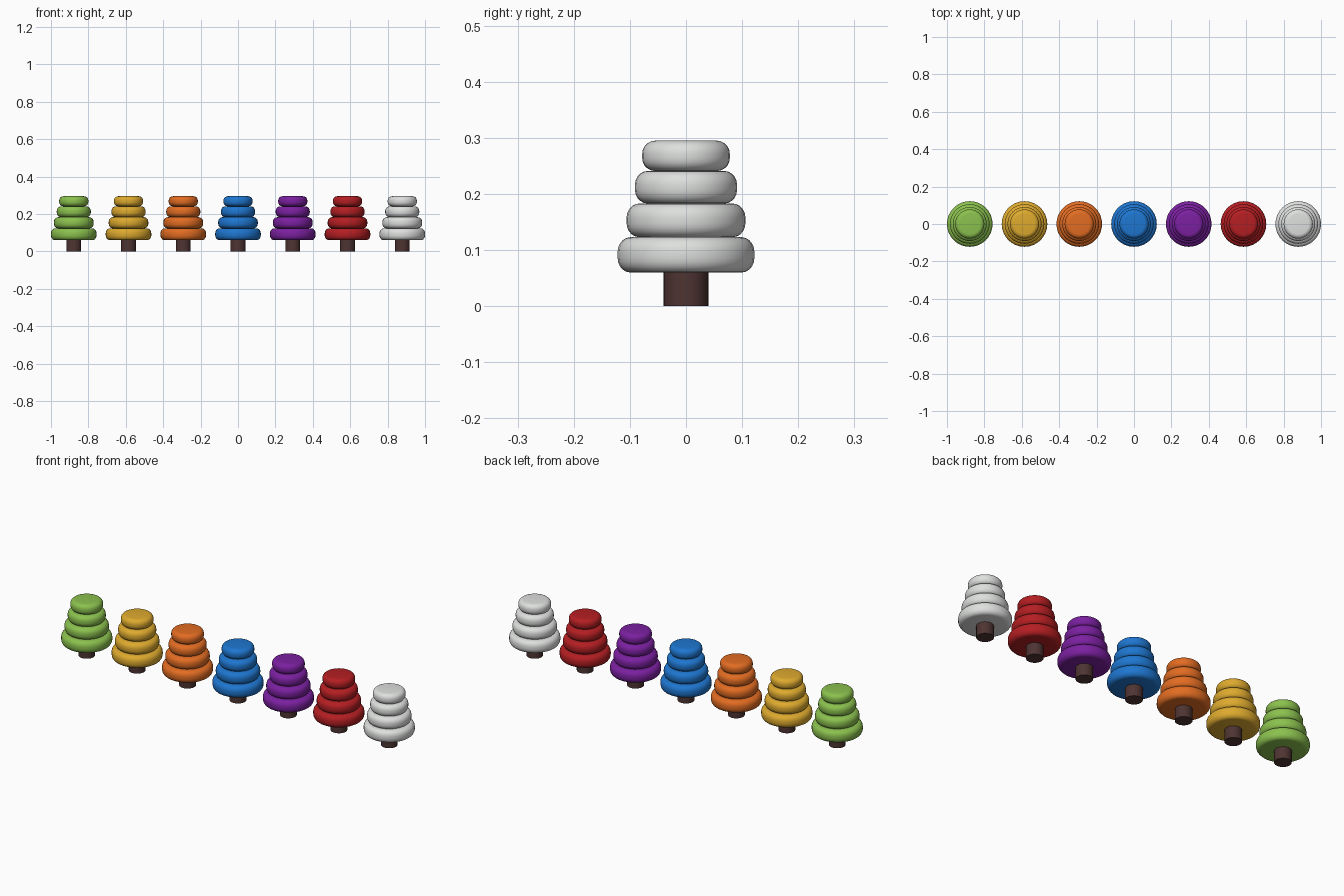
import bpy, bmesh, math

if "Cube" in bpy.data.objects:
    bpy.data.objects.remove(bpy.data.objects["Cube"])

SIDES = 32
SPACING = 0.2927

def srgb(r, g, b):
    lin = lambda c: c / 12.92 if c <= 0.04045 else ((c + 0.055) / 1.055) ** 2.4
    return (lin(r / 255), lin(g / 255), lin(b / 255), 1)

def material(name, rgb):
    m = bpy.data.materials.new(name)
    m.diffuse_color = srgb(*rgb)
    m.use_nodes = True
    m.node_tree.nodes["Principled BSDF"].inputs["Base Color"].default_value = m.diffuse_color
    return m

def disc(name, x, radius, z0, z1, mat, round_r=0, round_h=0):
    """Cylinder along z, with optional rounded rims, built by turning a profile."""
    prof = [(radius, z0), (radius, z1)]
    if round_r:
        steps = 5
        arc = [(radius - round_r * (1 - math.sin(a)), round_h * (1 - math.cos(a)))
               for a in (math.pi / 2 * i / steps for i in range(steps + 1))]
        prof = [(r, z0 + h) for r, h in arc] + [(r, z1 - h) for r, h in reversed(arc)]
    bm = bmesh.new()
    rings = []
    for r, z in prof:
        rings.append([bm.verts.new((r * math.cos(2 * math.pi * i / SIDES),
                                    r * math.sin(2 * math.pi * i / SIDES), z))
                      for i in range(SIDES)])
    for a, b in zip(rings, rings[1:]):
        for i in range(SIDES):
            j = (i + 1) % SIDES
            bm.faces.new((a[i], a[j], b[j], b[i]))
    bm.faces.new(rings[0][::-1])
    bm.faces.new(rings[-1])
    me = bpy.data.meshes.new(name)
    bm.to_mesh(me)
    bm.free()
    me.materials.append(mat)
    ob = bpy.data.objects.new(name, me)
    ob.location.x = x
    bpy.context.collection.objects.link(ob)
    bpy.context.view_layer.objects.active = ob
    bpy.ops.object.select_all(action='DESELECT')
    ob.select_set(True)
    bpy.ops.object.shade_smooth_by_angle(angle=math.radians(40))

bark = material("brown bark", (78, 52, 50))
leaf_colours = [
    ("green", (139, 193, 78)), ("yellow", (222, 170, 46)), ("orange", (226, 108, 34)),
    ("blue", (30, 118, 208)), ("purple", (123, 32, 160)), ("red", (180, 30, 34)),
    ("white", (222, 224, 222)),
]
# radius, bottom, top of each foliage tier
tiers = [(0.122, 0.06, 0.123), (0.106, 0.123, 0.183),
         (0.091, 0.183, 0.241), (0.078, 0.241, 0.295)]

# Row of seven trees
for n, (colour, rgb) in enumerate(leaf_colours):
    x = (n - 3) * SPACING
    mat = material(colour + " foliage", rgb)
    disc(colour + "_tree_trunk", x, 0.04, 0, 0.061, bark)
    for t, (r, z0, z1) in enumerate(tiers):
        disc(f"{colour}_tree_tier_{t + 1}", x, r, z0, z1, mat, 0.023, (z1 - z0) * 0.42)
